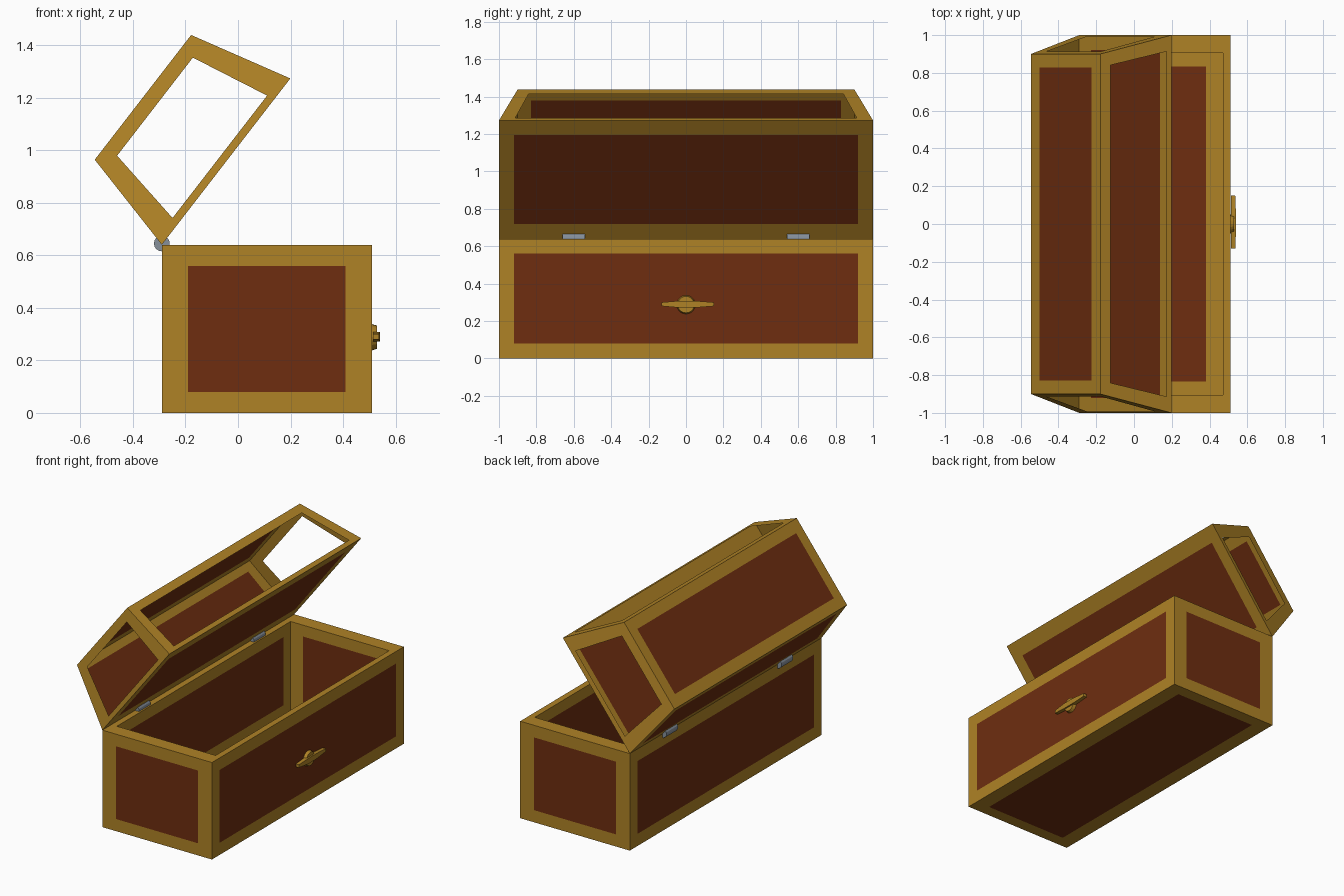
import bpy, bmesh, math
from mathutils import Vector, Matrix

if "Cube" in bpy.data.objects:
    bpy.data.objects.remove(bpy.data.objects["Cube"])


def material(name, color):
    m = bpy.data.materials.new(name)
    m.diffuse_color = (*color, 1)
    m.use_nodes = True
    m.node_tree.nodes["Principled BSDF"].inputs["Base Color"].default_value = m.diffuse_color
    return m


GOLD = material("gold trim", (0.43, 0.225, 0.019))
WOOD = material("red brown wood", (0.158, 0.027, 0.005))
STEEL = material("hinge steel", (0.24, 0.28, 0.33))


def finish(name, bm, mats):
    bmesh.ops.remove_doubles(bm, verts=bm.verts, dist=1e-5)
    me = bpy.data.meshes.new(name)
    bm.to_mesh(me)
    bm.free()
    for m in mats:
        me.materials.append(m)
    ob = bpy.data.objects.new(name, me)
    bpy.context.collection.objects.link(ob)
    return ob


def framed(bm, quad, s=0.125, t0=0.125, t1=0.875, hole=False):
    """Quad (low left, low right, high right, high left) with gold border and wood panel."""
    a, b, c, d = [Vector(p) for p in quad]

    def at(u, v):
        return a.lerp(b, u).lerp(d.lerp(c, u), v)
    inner = [bm.verts.new(at(u, v)) for u, v in ((s, t0), (1 - s, t0), (1 - s, t1), (s, t1))]
    outer = [bm.verts.new(p) for p in (a, b, c, d)]
    for i in range(4):
        j = (i + 1) % 4
        bm.faces.new((outer[i], outer[j], inner[j], inner[i]))
    if not hole:
        bm.faces.new(inner).material_index = 1


def corners(x0, x1, y, z):
    return [(x0, -y, z), (x1, -y, z), (x1, y, z), (x0, y, z)]


LONG, SHORT = 0.04, 0.125   # border share along long and short sides


def walls(bm, low, high, flip=False):
    for i in range(4):
        j = (i + 1) % 4
        quad = [low[i], low[j], high[j], high[i]]
        if flip:
            quad = [quad[1], quad[0], quad[3], quad[2]]
        framed(bm, quad, LONG if i % 2 else SHORT)


# Chest body: outer walls, bottom, inner walls, floor and top rim
X0, X1, H = -0.29, 0.51, 0.64
bm = bmesh.new()
out_lo, out_hi = corners(X0, X1, 1, 0), corners(X0, X1, 1, H)
in_lo, in_hi = corners(X0 + .04, X1 - .04, .905, .04), corners(X0 + .04, X1 - .04, .905, H)
walls(bm, out_lo, out_hi)
walls(bm, in_lo, in_hi, flip=True)
a, b, c, d = out_lo
framed(bm, (a, d, c, b), LONG)
a, b, c, d = in_lo
framed(bm, (b, c, d, a), LONG)
for i in range(4):
    j = (i + 1) % 4
    bm.faces.new([bm.verts.new(p) for p in (out_hi[i], out_hi[j], in_hi[j], in_hi[i])])
finish("chest_body", bm, (GOLD, WOOD))

# Open lid: tapered shell, windows in the front and both ends
bm = bmesh.new()
lo, hi = corners(0, .8, 1, 0), corners(.1, .7, .9, .4)
for i in range(4):
    j = (i + 1) % 4
    quad = (lo[i], lo[j], hi[j], hi[i])
    s = LONG if i % 2 else SHORT
    if i == 3:
        framed(bm, quad, s)
    else:
        framed(bm, quad, s, .075, .855, hole=True)
framed(bm, (hi[1], hi[2], hi[3], hi[0]), LONG)
framed(bm, (lo[0], lo[3], lo[2], lo[1]), LONG)
bm.transform(Matrix.Translation((X0, 0, H)) @ Matrix.Rotation(-math.radians(52.3), 4, 'Y'))
finish("lid", bm, (GOLD, WOOD))

# Hinge barrels
for side, y in (("left", -.6), ("right", .6)):
    bm = bmesh.new()
    bmesh.ops.create_cone(bm, cap_ends=True, segments=16, radius1=.03, radius2=.03, depth=.12)
    bm.transform(Matrix.Translation((X0, y, H + .005)) @ Matrix.Rotation(math.pi / 2, 4, 'X'))
    finish("hinge_" + side, bm, (STEEL,))

# Latch disc on the front
bm = bmesh.new()
bmesh.ops.create_cone(bm, cap_ends=True, segments=20, radius1=.05, radius2=.044, depth=.02)
bm.transform(Matrix.Translation((X1 + .01, 0, .288)) @ Matrix.Rotation(math.pi / 2, 4, 'Y'))
finish("latch_disc", bm, (GOLD,))

# Latch handle: bar that narrows towards both tips
bm = bmesh.new()
rings = []
for y, h, x in ((-.13, .010, .026), (-.04, .018, .03), (.05, .018, .03), (.15, .010, .026)):
    rings.append([bm.verts.new(p) for p in (
        (X1 + .004, y, .29 - h), (X1 + x, y, .29 - h), (X1 + x, y, .29 + h), (X1 + .004, y, .29 + h))])
for r, q in zip(rings, rings[1:]):
    for i in range(4):
        j = (i + 1) % 4
        bm.faces.new((r[i], r[j], q[j], q[i]))
bm.faces.new(rings[0])
bm.faces.new(rings[-1][::-1])
bmesh.ops.recalc_face_normals(bm, faces=bm.faces)
finish("latch_handle", bm, (GOLD,))
